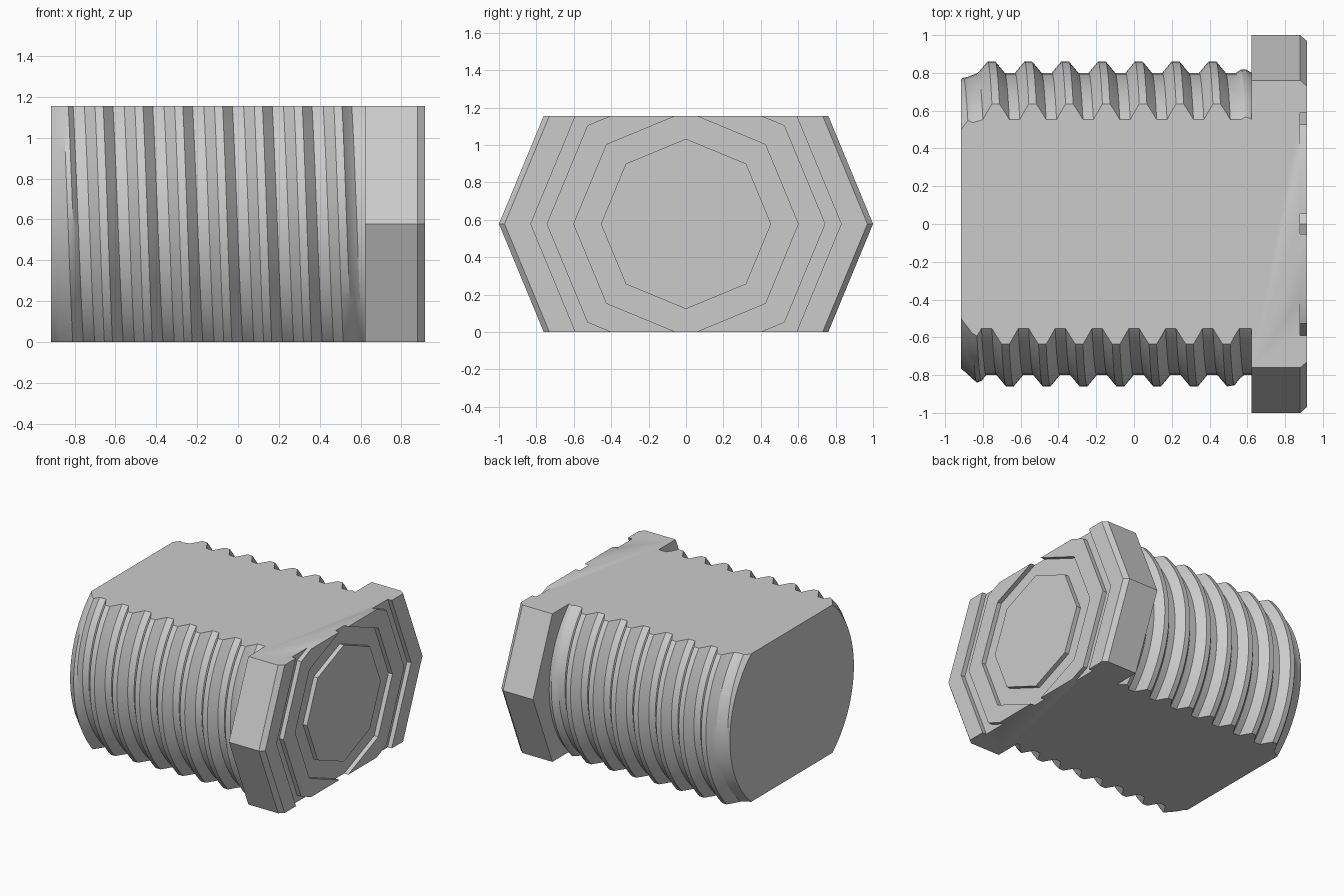
import bpy, bmesh
from math import sin, cos, tau, floor, radians

cube = bpy.data.objects.get("Cube")
if cube:
    bpy.data.objects.remove(cube)

HALF = 0.578            # half height between the two flats
TIP, SHOULDER, FACE = -0.915, 0.622, 0.915
PITCH, CREST_X = 0.195, -0.755
ROOT, RISE = 0.80, 0.06

grey = bpy.data.materials.new("plain_grey")
grey.use_nodes = True
grey.diffuse_color = (0.6, 0.6, 0.6, 1)
grey.node_tree.nodes["Principled BSDF"].inputs["Base Color"].default_value = grey.diffuse_color


def flat_sided_lathe(name, profile, sides):
    """Turn profile(turn) -> [(x, radius)] round the x axis, then cut flat top and bottom."""
    bm = bmesh.new()
    columns = []
    for i in range(sides + 1):
        a = tau * i / sides
        columns.append([bm.verts.new((x, r * cos(a), r * sin(a)))
                        for x, r in profile(i / sides)])
    for left, right in zip(columns, columns[1:]):
        for k in range(len(left) - 1):
            bm.faces.new((left[k], right[k], right[k + 1], left[k + 1]))
    bmesh.ops.remove_doubles(bm, verts=bm.verts[:], dist=1e-5)
    # end caps
    rim = [e for e in bm.edges if e.is_boundary]
    bmesh.ops.holes_fill(bm, edges=rim, sides=0)
    # flats
    for side in (1, -1):
        geom = bm.verts[:] + bm.edges[:] + bm.faces[:]
        bmesh.ops.bisect_plane(bm, geom=geom, dist=1e-6, plane_co=(0, 0, side * HALF),
                               plane_no=(0, 0, side), clear_outer=True)
        rim = [e for e in bm.edges if e.is_boundary]
        bmesh.ops.holes_fill(bm, edges=rim, sides=0)
    bmesh.ops.recalc_face_normals(bm, faces=bm.faces[:])
    mesh = bpy.data.meshes.new(name)
    bm.to_mesh(mesh)
    bm.free()
    mesh.materials.append(grey)
    obj = bpy.data.objects.new(name, mesh)
    obj.location.z = HALF
    bpy.context.collection.objects.link(obj)
    bpy.ops.object.select_all(action="DESELECT")
    obj.select_set(True)
    bpy.context.view_layer.objects.active = obj
    bpy.ops.object.shade_smooth_by_angle(angle=radians(30))
    return obj


# Threaded shank: one tooth is crest, falling flank, root, rising flank
TOOTH = [(-0.02, 1), (0.02, 1), (0.045, 0.5), (0.07, 0), (0.125, 0), (0.15, 0.5)]


def tooth_height(x, turn):
    t = (x - CREST_X - PITCH * turn) / PITCH
    d = abs(t - floor(t + 0.5)) * PITCH
    return min(1, max(0, (0.07 - d) / 0.05))


def thread_radius(x, turn):
    core = min(ROOT, 0.765 + 0.4 * (x - TIP))
    fade = min(1, max(0, (SHOULDER - x) / 0.1))
    return min(core + RISE * tooth_height(x, turn) * fade, 0.765 + 0.9 * (x - TIP))


def thread_profile(turn):
    xs = []
    for k in range(-3, 9):
        for offset, _ in TOOTH:
            x = CREST_X + PITCH * (k + turn) + offset
            xs.append(min(SHOULDER, max(TIP, x)))
    return [(x, thread_radius(x, turn)) for x in xs]


flat_sided_lathe("threaded_shank", thread_profile, 96)

# Eight-sided head: chamfered rim and two ring grooves in the end face
GROOVE = 0.88
head = [(SHOULDER, 1), (GROOVE, 1), (FACE, 0.97)]
for outer, inner in ((0.83, 0.745), (0.60, 0.455)):
    head += [(FACE, outer), (GROOVE, outer), (GROOVE, inner), (FACE, inner)]
flat_sided_lathe("bolt_head", lambda turn: head, 8)
